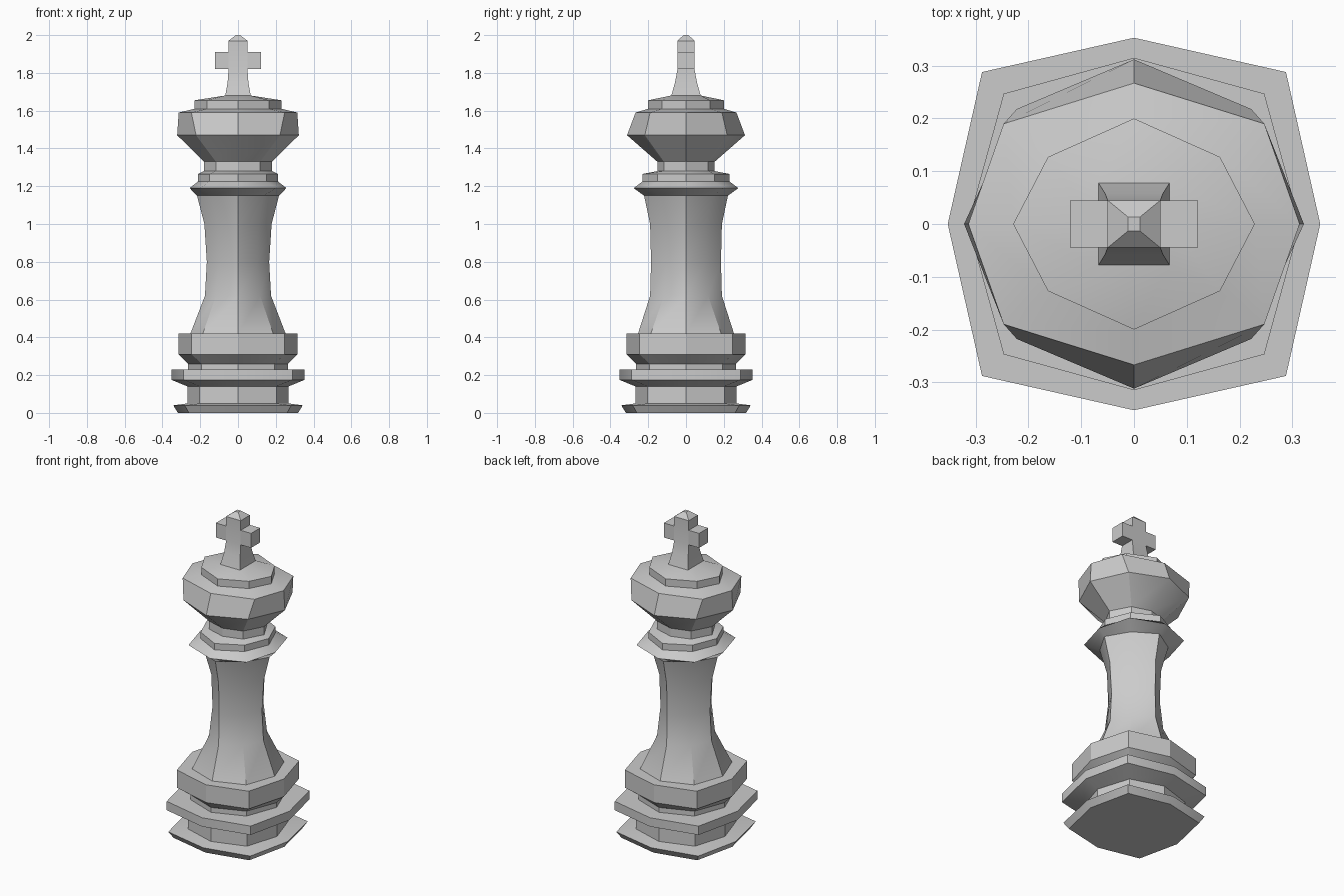
import bpy, bmesh

def loft(name, rings):
    """Join stacked closed rings (equal point counts), cap both ends, smooth by angle."""
    bm = bmesh.new()
    loops = [[bm.verts.new(p) for p in ring] for ring in rings]
    n = len(loops[0])
    for low, high in zip(loops, loops[1:]):
        for i in range(n):
            j = (i + 1) % n
            bm.faces.new((low[i], low[j], high[j], high[i]))
    bm.faces.new(loops[0][::-1])
    bm.faces.new(loops[-1])
    me = bpy.data.meshes.new(name)
    bm.to_mesh(me)
    bm.free()
    ob = bpy.data.objects.new(name, me)
    bpy.context.collection.objects.link(ob)
    bpy.ops.object.select_all(action='DESELECT')
    ob.select_set(True)
    bpy.context.view_layer.objects.active = ob
    bpy.ops.object.shade_smooth_by_angle(angle=0.5236)
    return ob

def octagon(z, ax, ay, dx, dy):
    """Eight points: on the axes at ax, ay and on the diagonals at (dx, dy)."""
    return [(ax, 0, z), (dx, dy, z), (0, ay, z), (-dx, dy, z),
            (-ax, 0, z), (-dx, -dy, z), (0, -ay, z), (dx, -dy, z)]

def rect(z, x, y):
    return [(x, y, z), (-x, y, z), (-x, -y, z), (x, -y, z)]

# Stepped body: z, axis radii x / y, diagonal corner x / y
body = [
    # foot and lower plates
    (0.00, .318, .318, .260, .260),
    (0.04, .343, .343, .282, .282),
    (0.05, .267, .267, .203, .203),
    (0.14, .267, .267, .203, .203),
    (0.175, .353, .353, .288, .288),
    (0.23, .353, .353, .288, .288),
    (0.23, .265, .265, .192, .192),
    (0.26, .265, .265, .192, .192),
    (0.31, .315, .315, .247, .247),
    (0.42, .315, .315, .247, .247),
    # waisted column
    (0.42, .252, .254, .186, .186),
    (0.62, .175, .190, .117, .117),
    (0.80, .165, .185, .103, .103),
    (1.00, .178, .190, .108, .108),
    (1.15, .217, .222, .137, .137),
    # collar
    (1.19, .256, .277, .200, .200),
    (1.225, .212, .230, .151, .151),
    (1.265, .212, .230, .151, .151),
    (1.28, .180, .152, .117, .117),
    (1.33, .180, .152, .117, .117),
    # crown
    (1.47, .322, .312, .222, .218),
    (1.59, .314, .267, .247, .190),
    (1.61, .229, .200, .163, .127),
    (1.655, .229, .200, .163, .127),
    (1.68, .068, .079, .068, .079),
]
loft("body", [octagon(*r) for r in body])

# Cross on top: flared stem with a pointed tip, and the side arms
loft("cross_stem", [rect(*r) for r in [
    (1.675, .068, .079), (1.75, .055, .058), (1.82, .050, .045),
    (1.97, .050, .045), (2.00, .011, .013)]])
loft("cross_arms", [rect(1.82, .121, .0445), rect(1.91, .121, .0445)])
